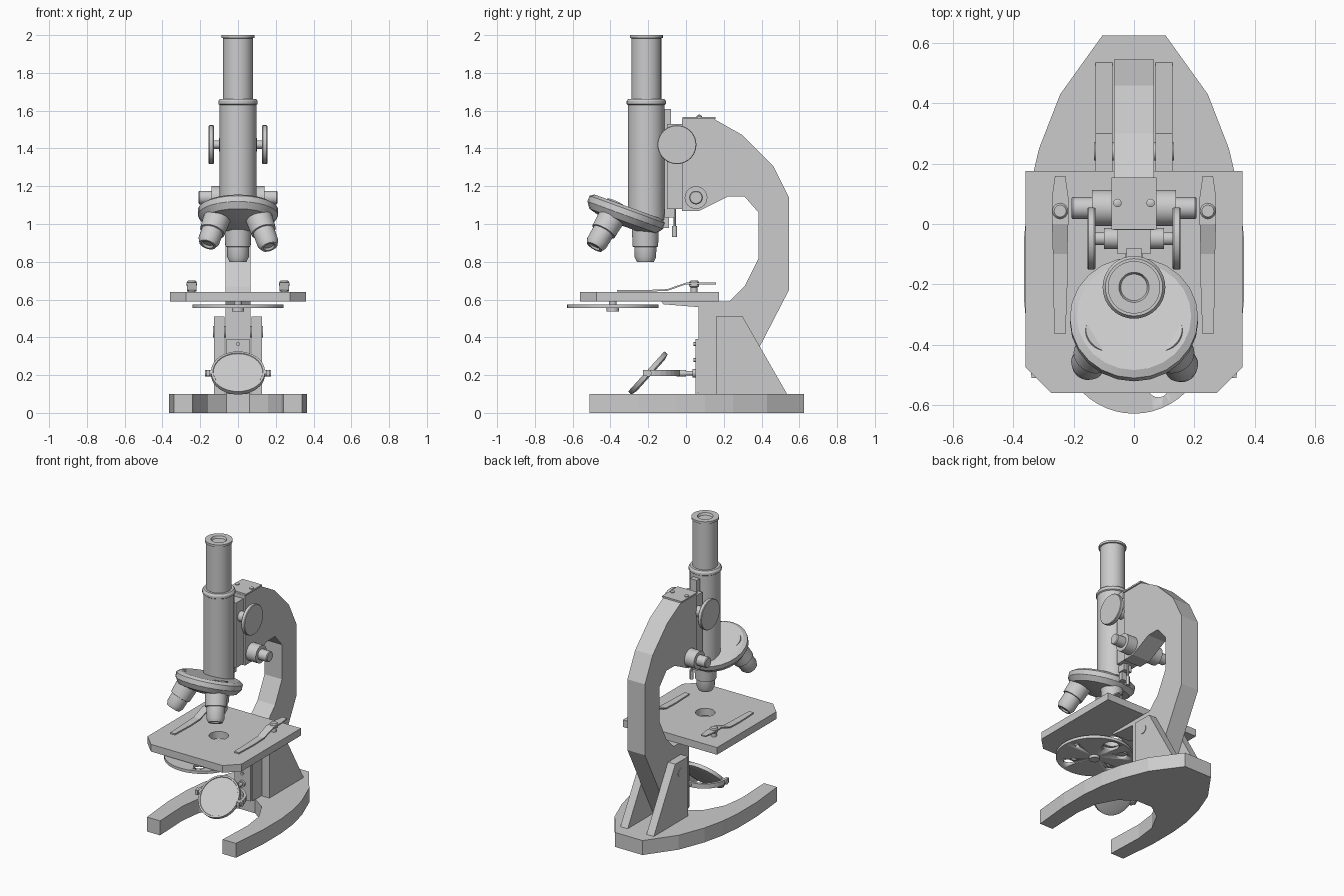
import bpy, bmesh
from math import radians, sin, cos, pi
from mathutils import Matrix, Vector


def finish(name, bm, smooth=False):
    bmesh.ops.remove_doubles(bm, verts=bm.verts, dist=1e-5)
    bmesh.ops.recalc_face_normals(bm, faces=bm.faces)
    me = bpy.data.meshes.new(name)
    bm.to_mesh(me)
    bm.free()
    if smooth:
        me.shade_smooth()
        me.set_sharp_from_angle(angle=radians(30))
    ob = bpy.data.objects.new(name, me)
    bpy.context.collection.objects.link(ob)
    return ob


def prism(name, pts, lo, hi, axis='x'):
    """Extrude an outline: (y, z) along x, or (x, y) along z."""
    bm = bmesh.new()
    at = (lambda p, h: (h, p[0], p[1])) if axis == 'x' else (lambda p, h: (p[0], p[1], h))
    a = [bm.verts.new(at(p, lo)) for p in pts]
    b = [bm.verts.new(at(p, hi)) for p in pts]
    bm.faces.new(a)
    bm.faces.new(b)
    for i in range(len(pts)):
        j = (i + 1) % len(pts)
        bm.faces.new((a[i], a[j], b[j], b[i]))
    return finish(name, bm)


def box(name, x, y, z):
    return prism(name, [(y[0], z[0]), (y[1], z[0]), (y[1], z[1]), (y[0], z[1])], *x)


def lathe(name, prof, origin=(0, 0, 0), direction=(0, 0, 1), segs=32):
    """Revolve (radius, height) points about a direction from origin."""
    bm = bmesh.new()
    rings = [[bm.verts.new((r * cos(2 * pi * k / segs), r * sin(2 * pi * k / segs), h))
              for k in range(segs)] for r, h in prof]
    for a, b in zip(rings, rings[1:]):
        for k in range(segs):
            j = (k + 1) % segs
            bm.faces.new((a[k], a[j], b[j], b[k]))
    rot = Vector((0, 0, 1)).rotation_difference(Vector(direction)).to_matrix().to_4x4()
    bmesh.ops.remove_doubles(bm, verts=bm.verts, dist=1e-5)
    bm.transform(Matrix.Translation(origin) @ rot)
    return finish(name, bm, True)


def rod(name, r, lo, hi, origin, direction=(0, 0, 1), segs=24):
    return lathe(name, [(0, lo), (r, lo), (r, hi), (0, hi)], origin, direction, segs)


def cut(ob, r, x, y, z):
    c = rod("hole_cutter", r, -0.1, 0.1, (x, y, z))
    c.hide_render = True
    c.hide_set(True)
    m = ob.modifiers.new("hole", 'BOOLEAN')
    m.operation, m.object, m.solver = 'DIFFERENCE', c, 'EXACT'


# Horseshoe base
outer = [(0.105, 0.625), (0.245, 0.43), (0.315, 0.25), (0.35, 0.1), (0.365, -0.05),
         (0.365, -0.25), (0.34, -0.51), (0.24, -0.51)]
inner = [(0.25, -0.25), (0.23, -0.1), (0.16, 0.03), (0.06, 0.1)]
half = outer + inner
prism("base", half + [(-x, y) for x, y in reversed(half)], 0, 0.1, 'z')

# C-shaped arm with pillar and stage shelf
prism("arm", [(-0.02, 1.555), (0.15, 1.555), (0.30, 1.47), (0.46, 1.31), (0.545, 1.14),
              (0.545, 0.65), (0.39, 0.35), (0.26, 0.1), (0.065, 0.1), (0.065, 0.56),
              (-0.12, 0.575), (-0.13, 0.59), (0.23, 0.59), (0.31, 0.67), (0.385, 0.82),
              (0.385, 1.06), (0.31, 1.145), (0.22, 1.145), (0.07, 1.07), (-0.02, 1.07)], -0.067, 0.067)
for s in (-1, 1):
    prism("foot_bracket", [(0.16, 0.1), (0.16, 0.51), (0.30, 0.51), (0.535, 0.1)], s * 0.072, s * 0.128)
rod("hinge_pin", 0.03, -0.132, 0.132, (0, 0.24, 0.43), (1, 0, 0))
prism("mirror_bracket", [(0.05, 0.1), (0.05, 0.39), (0.16, 0.39), (0.16, 0.14)], -0.06, 0.06)
for z in (0.28, 0.365):
    rod("bracket_screw", 0.01, 0, 0.01, (0, 0.05, z), (0, -1, 0), 12)

# Focus slide, rack and top plate
box("slide_block", (-0.055, 0.055), (-0.1, -0.02), (1.08, 1.53))
box("rack", (-0.025, 0.025), (-0.115, -0.08), (1.08, 1.61))
box("top_plate", (-0.075, 0.075), (-0.018, 0.155), (1.555, 1.566))
for s in (-1, 1):
    lathe("plate_screw", [(0.014, 0), (0.014, 0.006), (0, 0.014)], (s * 0.055, 0.07, 1.566), segs=12)
rod("stop_rod", 0.007, 0.95, 1.08, (0, -0.06, 0), segs=10)
rod("stop_nut", 0.013, 0.93, 0.99, (0, -0.06, 0), segs=12)
box("nosepiece_catch", (-0.022, 0.022), (-0.125, -0.09), (0.98, 1.05))
box("catch_bracket", (-0.03, 0.03), (-0.115, -0.06), (1.035, 1.08))

# Focus knobs on both sides
for s in (-1, 1):
    d = (s, 0, 0)
    lathe("coarse_knob", [(0, 0.03), (0.035, 0.03), (0.035, 0.1), (0.022, 0.1), (0.022, 0.128),
                          (0.1, 0.128), (0.103, 0.132), (0.103, 0.151), (0.1, 0.155), (0, 0.155)],
          (0, -0.048, 1.42), d, 40)
    lathe("fine_knob", [(0, 0.06), (0.06, 0.06), (0.06, 0.14), (0.036, 0.14), (0.036, 0.203),
                        (0.031, 0.208), (0, 0.208)], (0, 0.053, 1.14), d)

# Body tube, draw tube and eyepiece
ty = -0.21
lathe("body_tube", [(0, 1.02), (0.097, 1.02), (0.097, 1.63), (0.104, 1.635), (0.104, 1.65),
                    (0.095, 1.663), (0.081, 1.663), (0, 1.663)], (0, ty, 0), segs=40)
lathe("draw_tube", [(0.079, 1.65), (0.079, 1.983), (0.087, 1.985), (0.087, 2.0), (0.05, 2.0),
                    (0.044, 1.985), (0, 1.985)], (0, ty, 0), segs=40)

# Tilted revolving nosepiece
apex = Vector((0, ty - 0.005, 1.34))
axis = Vector((0, -sin(radians(20)), -cos(radians(20))))
lathe("nosepiece", [(0, 0.265), (0.19, 0.265), (0.213, 0.28), (0.213, 0.312), (0.19, 0.345),
                    (0.1, 0.37), (0, 0.37)], apex, axis, 24)

# Three objectives around the nosepiece axis
lengths = {0: 0.54, 120: 0.56, 240: 0.545}
for ang, L in lengths.items():
    d = Matrix.Rotation(radians(ang), 3, axis) @ Vector((0, 0, -1))
    lathe("objective", [(0, 0.3), (0.074, 0.3), (0.07, 0.40), (0.067, 0.46), (0.058, 0.462),
                        (0.057, L - 0.025), (0.045, L), (0.032, L), (0.025, L - 0.01), (0, L - 0.01)],
          apex, d)

# Stage
st = [(0.36, 0.175), (0.36, -0.475), (0.275, -0.56)]
stage = prism("stage", st + [(-x, y) for x, y in reversed(st)], 0.59, 0.64, 'z')
cut(stage, 0.062, 0, ty, 0.63)

# Stage clips: bent spring strips with a thumb screw
strip = [(-0.365, 0.642, 0.018), (-0.2, 0.642, 0.024), (-0.1, 0.646, 0.024), (0.0, 0.68, 0.027),
         (0.09, 0.68, 0.027), (0.16, 0.68, 0.017)]
for s in (-1, 1):
    bm = bmesh.new()
    rows = [[bm.verts.new((s * 0.245 + dx * w, y, z + dz))
             for dx, dz in ((-1, 0), (1, 0), (1, 0.009), (-1, 0.009))] for y, z, w in strip]
    for a, b in zip(rows, rows[1:]):
        for k in range(4):
            j = (k + 1) % 4
            bm.faces.new((a[k], a[j], b[j], b[k]))
    bm.faces.new(rows[0])
    bm.faces.new(rows[-1])
    finish("stage_clip", bm)
    lathe("clip_screw", [(0.018, 0.635), (0.018, 0.665), (0.026, 0.67), (0.026, 0.692), (0.02, 0.7), (0, 0.7)],
          (s * 0.245, 0.043, 0), segs=16)

# Diaphragm wheel with graded apertures
dy = -0.387
wheel = rod("diaphragm_wheel", 0.242, 0.555, 0.575, (0, dy, 0), segs=48)
for ang, r in ((3, 0.052), (78, 0.014), (152, 0.036), (-105, 0.028), (-45, 0.036)):
    cut(wheel, r, 0.172 * sin(radians(ang)), dy + 0.172 * cos(radians(ang)), 0.565)
rod("wheel_hub", 0.033, 0.536, 0.555, (0, dy, 0))
rod("wheel_pivot", 0.02, 0.55, 0.6, (0, dy, 0))

# Mirror with gimbal fork
my, mz = -0.2, 0.21
tilt = radians(48)
lathe("mirror", [(0, -0.018), (0.11, -0.018), (0.143, -0.01), (0.143, 0.014), (0.132, 0.014),
                 (0.13, 0.01), (0, 0.01)], (0, my, mz), (0, -sin(tilt), cos(tilt)), 40)
arc = [radians(180 * k / 16) for k in range(17)]
fork = [(r * cos(t), my + r * sin(t)) for r, ts in ((0.168, arc), (0.15, arc[::-1])) for t in ts]
fork = [(0.168, my - 0.028)] + fork[:17] + [(-0.168, my - 0.028), (-0.15, my - 0.028)] + fork[17:] + [(0.15, my - 0.028)]
prism("mirror_fork", fork, mz - 0.016, mz + 0.016, 'z')
for s in (-1, 1):
    rod("mirror_pivot", 0.018, 0.135, 0.175, (0, my, mz), (s, 0, 0), 16)
lathe("mirror_stem", [(0, 0.15), (0.018, 0.15), (0.018, 0.2), (0.012, 0.2), (0.012, 0.235),
                      (0.022, 0.235), (0.022, 0.26), (0, 0.26)], (0, my, mz), (0, 1, 0), 16)
